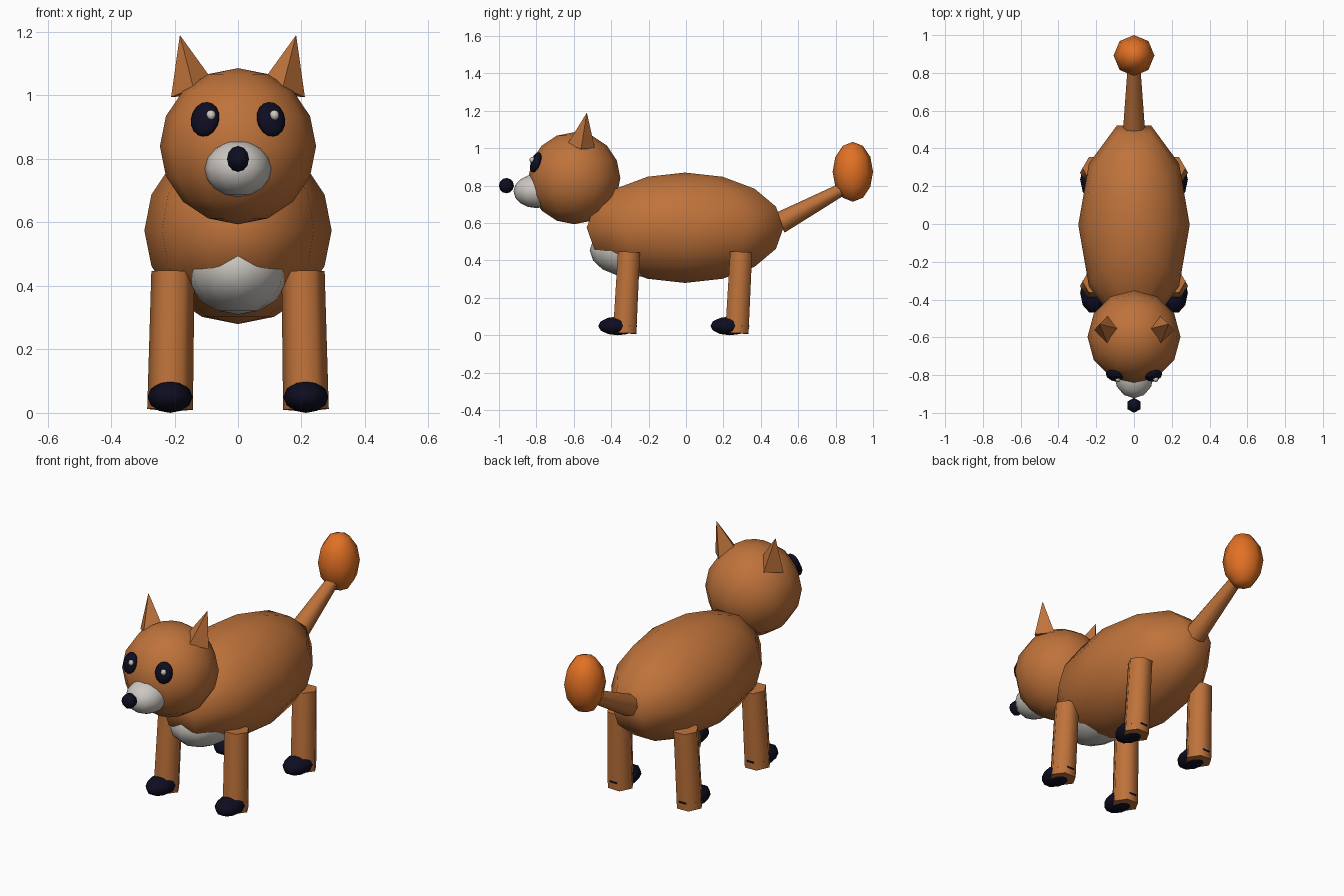
import bpy, bmesh, math
from mathutils import Vector, Matrix, Euler

if "Cube" in bpy.data.objects:
    bpy.data.objects.remove(bpy.data.objects["Cube"])


def material(name, rgb):
    m = bpy.data.materials.new(name)
    m.diffuse_color = (*rgb, 1)
    m.use_nodes = True
    m.node_tree.nodes["Principled BSDF"].inputs["Base Color"].default_value = m.diffuse_color
    return m


FUR = material("brown fur", (0.52, 0.17, 0.043))
TIP = material("orange fur", (0.76, 0.165, 0.018))
PALE = material("pale grey", (0.60, 0.57, 0.53))
DARK = material("dark navy", (0.004, 0.004, 0.015))


def lathe(name, profile, segs, matrix, mat, start=0.0):
    """Revolve (radius, height) points about z; zero radius makes a pole."""
    bm = bmesh.new()
    rings = []
    for r, z in profile:
        n = 1 if r < 1e-6 else segs
        rings.append([bm.verts.new((r * math.cos(start + math.tau * i / segs),
                                    r * math.sin(start + math.tau * i / segs), z))
                      for i in range(n)])
    for a, b in zip(rings, rings[1:]):
        for i in range(segs):
            j = (i + 1) % segs
            quad = [a[i % len(a)], a[j % len(a)], b[j % len(b)], b[i % len(b)]]
            bm.faces.new(list(dict.fromkeys(quad)))
    for ring in (rings[0], rings[-1]):
        if len(ring) > 1:
            bm.faces.new(ring)
    bm.transform(matrix)
    bmesh.ops.recalc_face_normals(bm, faces=bm.faces)
    me = bpy.data.meshes.new(name)
    bm.to_mesh(me)
    bm.free()
    me.materials.append(mat)
    me.shade_smooth()
    me.set_sharp_from_angle(angle=math.radians(65))
    ob = bpy.data.objects.new(name, me)
    bpy.context.collection.objects.link(ob)
    return ob


def ellipsoid(name, centre, radii, segs, rings, mat, rot=(0, 0, 0), start=0.0):
    prof = [(math.sin(math.pi * i / rings), -math.cos(math.pi * i / rings))
            for i in range(rings + 1)]
    mx = Matrix.LocRotScale(Vector(centre), Euler(rot), Vector(radii))
    return lathe(name, prof, segs, mx, mat, start)


def cone(name, p0, p1, r0, r1, segs, mat):
    p0, p1 = Vector(p0), Vector(p1)
    d = p1 - p0
    q = Vector((0, 0, 1)).rotation_difference(d)
    mx = Matrix.Translation(p0) @ q.to_matrix().to_4x4()
    return lathe(name, [(r0, 0), (r1, d.length)], segs, mx, mat)


# Torso with pale chest
ellipsoid("body", (0, -0.005, 0.575), (0.295, 0.553, 0.295), 10, 8, FUR)
ellipsoid("chest", (0, -0.28, 0.455), (0.165, 0.235, 0.145), 12, 8, PALE)

# Head, muzzle and nose
ellipsoid("head", (0, -0.597, 0.84), (0.246, 0.246, 0.246), 12, 8, FUR)
ellipsoid("muzzle", (0, -0.80, 0.77), (0.105, 0.122, 0.09), 12, 8, PALE)
ellipsoid("nose", (0, -0.96, 0.80), (0.04, 0.04, 0.041), 6, 6, DARK, start=math.pi / 2)

for side, s in (("left", -1), ("right", 1)):
    # Eyes with highlights, both offset to the same side
    ellipsoid(f"{side}_eye", (s * 0.104, -0.803, 0.925), (0.047, 0.024, 0.057),
              10, 8, DARK, rot=(-0.33, 0, s * 0.3))
    ellipsoid(f"{side}_eye_highlight", (0.015 + s * 0.1, -0.822, 0.938),
              (0.015, 0.015, 0.016), 8, 6, PALE)
    # Four-sided ears
    cone(f"{side}_ear", (s * 0.139, -0.56, 1.012), (s * 0.183, -0.53, 1.19),
         0.074, 0, 4, FUR)
    # Legs and paws
    for place, y in (("front", 0), ("back", 0.6)):
        cone(f"{place}_{side}_leg", (s * 0.214, y - 0.328, 0.011),
             (s * 0.205, y - 0.305, 0.445), 0.072, 0.068, 6, FUR)
        ellipsoid(f"{place}_{side}_paw", (s * 0.214, y - 0.365, 0.05),
                  (0.071, 0.11, 0.05), 10, 6, DARK)

# Tail and bushy tip
cone("tail", (0, 0.50, 0.60), (0, 0.87, 0.80), 0.058, 0.031, 8, FUR)
ellipsoid("tail_tip", (0, 0.892, 0.874), (0.108, 0.108, 0.16), 8, 6, TIP)
